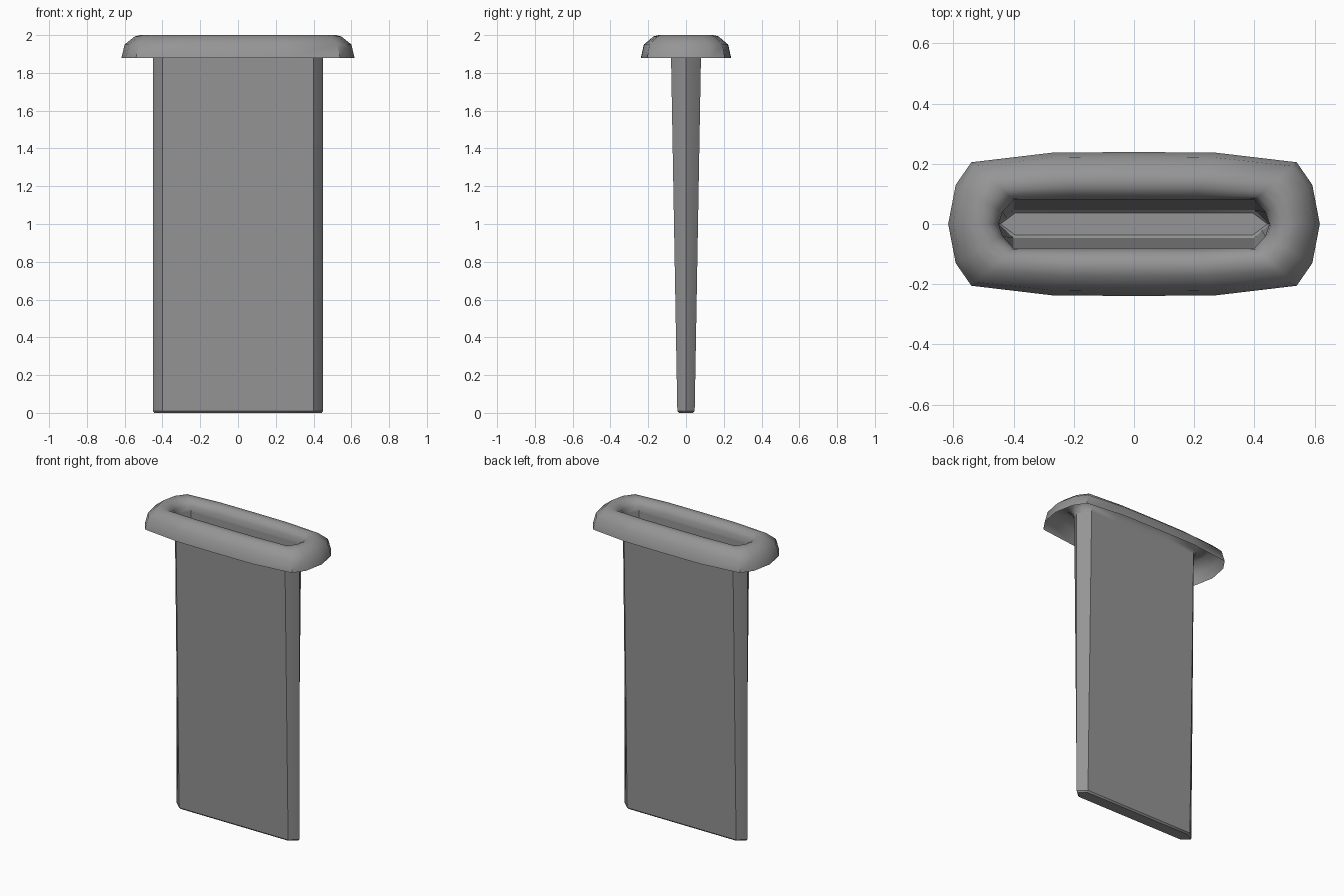
import bpy, bmesh

if "Cube" in bpy.data.objects:
    bpy.data.objects.remove(bpy.data.objects["Cube"])

# Quarter outlines (from +x tip round to +y middle)
OUTER = [(0.617, 0), (0.592, 0.13), (0.54, 0.205), (0.27, 0.237), (0, 0.239)]
SLOT = [(0.45, 0), (0.436, 0.04), (0.40, 0.08), (0.2, 0.08), (0, 0.08)]
FOOT = [(0.45, 0), (0.425, 0.023), (0.40, 0.046), (0.2, 0.046), (0, 0.046)]

# Dark grey finish
grey = bpy.data.materials.new("dark_grey")
grey.diffuse_color = (0.3, 0.3, 0.3, 1)
grey.use_nodes = True
grey.node_tree.nodes["Principled BSDF"].inputs["Base Color"].default_value = grey.diffuse_color


def mirror_ring(quarter):
    """Mirror a quarter outline into a closed ring."""
    half = quarter + [(-x, y) for x, y in reversed(quarter[:-1])]
    return half + [(x, -y) for x, y in reversed(half[1:-1])]


def blend(a, b, t):
    return [(p[0] + (q[0] - p[0]) * t, p[1] + (q[1] - p[1]) * t) for p, q in zip(a, b)]


def loft(name, sections, angle, cap_last=False):
    """Skin a list of (quarter outline, z) sections."""
    bm = bmesh.new()
    rings = [[bm.verts.new((x, y, z)) for x, y in mirror_ring(q)] for q, z in sections]
    n = len(rings[0])
    for a, b in zip(rings, rings[1:]):
        for i in range(n):
            j = (i + 1) % n
            bm.faces.new((a[i], a[j], b[j], b[i]))
    if cap_last:
        bm.faces.new(list(reversed(rings[-1])))
    bmesh.ops.recalc_face_normals(bm, faces=bm.faces)
    mesh = bpy.data.meshes.new(name)
    bm.to_mesh(mesh)
    bm.free()
    mesh.materials.append(grey)
    obj = bpy.data.objects.new(name, mesh)
    bpy.context.collection.objects.link(obj)
    bpy.context.view_layer.objects.active = obj
    obj.select_set(True)
    bpy.ops.object.shade_smooth_by_angle(angle=angle)
    obj.select_set(False)
    return obj


# Collar: thin rolled lip, hollow underneath, curling down into the slot
lip = [(1.0, 1.88), (0.9, 1.95), (0.58, 1.993), (0.42, 2.0), (0.25, 1.998),
       (0.1, 1.98), (0.03, 1.96), (0.0, 1.93)]
loft("collar", [(blend(SLOT, OUTER, t), z) for t, z in lip], 0.75)

# Sleeve: tapered hollow sheath, open at the top, closed with a small chamfered foot
tip = [(x * 0.985, y * 0.8) for x, y in FOOT]
loft("sleeve", [(SLOT, 1.93), (FOOT, 0.01), (tip, 0.0)], 0.6, cap_last=True)
